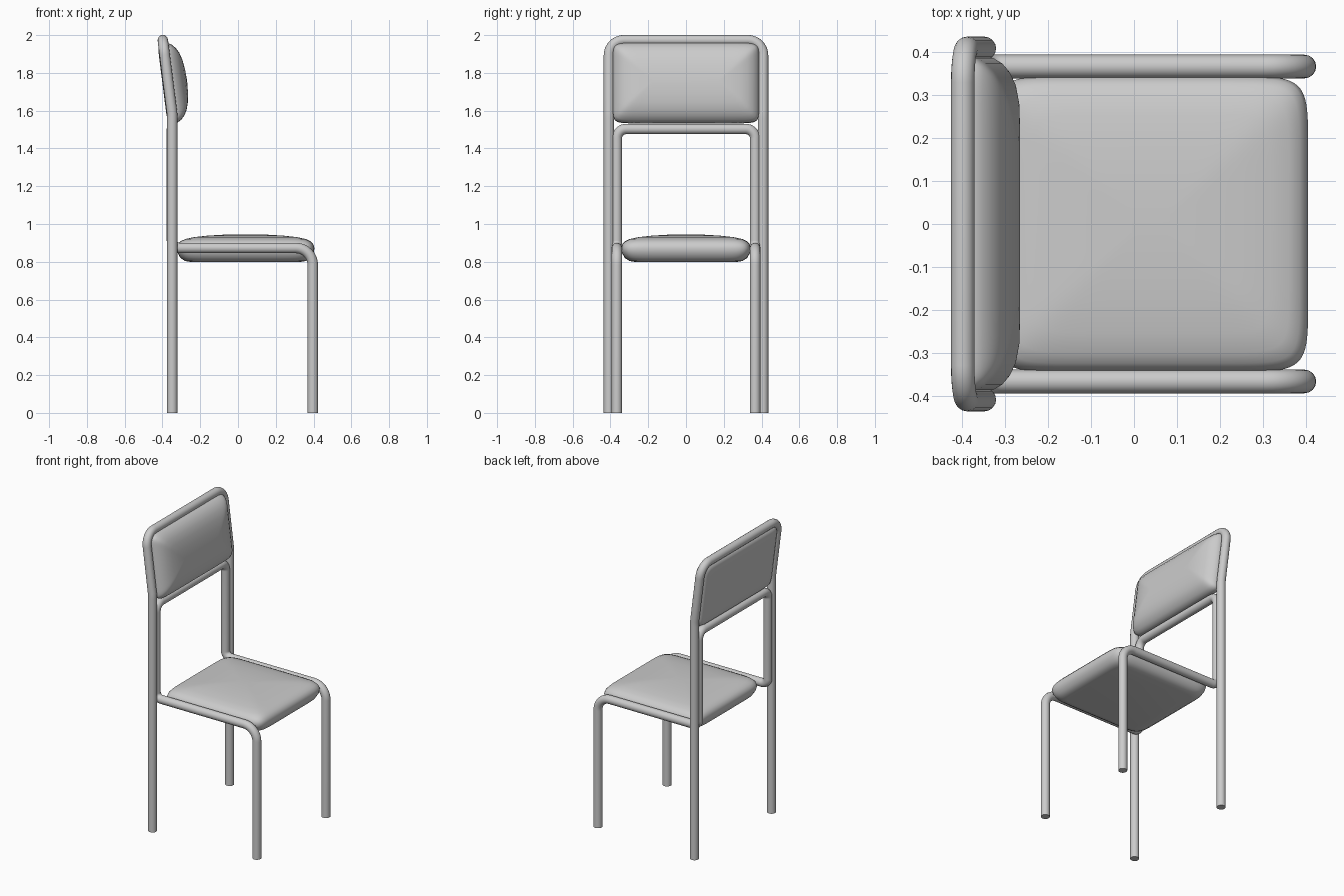
import bpy, bmesh, math
from mathutils import Vector, Matrix

cube = bpy.data.objects.get("Cube")
if cube:
    bpy.data.objects.remove(cube, do_unlink=True)

grey = bpy.data.materials.new("light grey")
grey.use_nodes = True
grey.diffuse_color = (0.6, 0.6, 0.6, 1)
grey.node_tree.nodes["Principled BSDF"].inputs["Base Color"].default_value = grey.diffuse_color

TUBE = 0.0275


def finish(obj, angle):
    bpy.ops.object.select_all(action="DESELECT")
    obj.select_set(True)
    bpy.context.view_layer.objects.active = obj
    if obj.type == "CURVE":
        bpy.ops.object.convert(target="MESH")
    bpy.ops.object.shade_smooth_by_angle(angle=math.radians(angle))


def rounded(corners, steps=10):
    """Turn (point, radius) corners into a path with arc bends."""
    pts = [Vector(p) for p, r in corners]
    path = [pts[0]]
    for i in range(1, len(pts) - 1):
        p, r = pts[i], corners[i][1]
        a, b = (pts[i - 1] - p).normalized(), (pts[i + 1] - p).normalized()
        half = a.angle(b) / 2
        centre = p + (a + b).normalized() * (r / math.sin(half))
        start, end = p + a * (r / math.tan(half)), p + b * (r / math.tan(half))
        u = start - centre
        w = (end - centre) - u * ((end - centre).dot(u) / u.dot(u))
        w = w.normalized() * r
        sweep = math.pi - 2 * half
        for k in range(steps + 1):
            t = sweep * k / steps
            path.append(centre + u * math.cos(t) + w * math.sin(t))
    return path + [pts[-1]]


def tube(name, half_corners):
    """Bent tube, mirrored across y to make the full loop."""
    mirrored = [((x, -y, z), r) for (x, y, z), r in reversed(half_corners)]
    path = rounded(half_corners + mirrored)
    curve = bpy.data.curves.new(name, "CURVE")
    curve.dimensions = "3D"
    curve.bevel_depth = TUBE
    curve.bevel_resolution = 6
    curve.use_fill_caps = True
    spline = curve.splines.new("POLY")
    spline.points.add(len(path) - 1)
    for point, co in zip(spline.points, path):
        point.co = (*co, 1)
    curve.materials.append(grey)
    obj = bpy.data.objects.new(name, curve)
    bpy.context.collection.objects.link(obj)
    finish(obj, 40)


def cushion(name, a, b, power, profile, matrix):
    """Padded pad from stacked rounded rectangles: (inset, height) rings."""
    bm = bmesh.new()
    rings, count = [], 96
    for inset, height in profile:
        ring = []
        for k in range(count):
            t = 2 * math.pi * (k + 0.5) / count
            c, s = math.cos(t), math.sin(t)
            x = math.copysign(abs(c) ** (2 / power), c) * (a - inset)
            y = math.copysign(abs(s) ** (2 / power), s) * (b - inset)
            ring.append(bm.verts.new((x, y, height)))
        rings.append(ring)
    for low, high in zip(rings, rings[1:]):
        for k in range(count):
            n = (k + 1) % count
            bm.faces.new((low[k], low[n], high[n], high[k]))
    bm.faces.new(list(reversed(rings[0])))
    bm.faces.new(rings[-1])
    bm.transform(matrix)
    bmesh.ops.recalc_face_normals(bm, faces=bm.faces)
    mesh = bpy.data.meshes.new(name)
    bm.to_mesh(mesh)
    bm.free()
    mesh.materials.append(grey)
    obj = bpy.data.objects.new(name, mesh)
    bpy.context.collection.objects.link(obj)
    finish(obj, 50)


# Outer loop: rear legs and raked backrest hoop
tube("rear_leg_frame", [
    ((-0.348, 0.408, 0), 0),
    ((-0.348, 0.408, 1.58), 0.3),
    ((-0.398, 0.408, 1.973), 0.08),
])

# Inner loop: front legs, seat rails, uprights and crossbar
tube("front_leg_frame", [
    ((0.396, 0.366, 0), 0),
    ((0.396, 0.366, 0.873), 0.09),
    ((-0.35, 0.366, 0.873), 0.04),
    ((-0.35, 0.366, 1.503), 0.05),
])

# Seat pad, domed on top and flat underneath
seat_profile = [(0.07, -0.072), (0.045, -0.068), (0.02, -0.052), (0.005, -0.025),
                (0, 0), (0.006, 0.02), (0.02, 0.036), (0.045, 0.048),
                (0.09, 0.058), (0.16, 0.066), (0.24, 0.071), (0.32, 0.073)]
cushion("seat_cushion", 0.365, 0.344, 10, seat_profile, Matrix.Translation((0.04, 0, 0.872)))

# Backrest pad, tilted with the hoop and bulging forward
back_profile = [(0.06, -0.031), (0.03, -0.029), (0.01, -0.022), (0, -0.008), (0, 0.022),
                (0.012, 0.043), (0.032, 0.062), (0.06, 0.078), (0.1, 0.09),
                (0.15, 0.097), (0.2, 0.1)]
up = Vector((-0.05, 0, 0.393)).normalized()
side = Vector((0, 1, 0))
forward = side.cross(up)
axes = Matrix((up, side, forward)).transposed().to_4x4()
cushion("back_cushion", 0.213, 0.386, 14, back_profile,
        Matrix.Translation((-0.369, 0, 1.745)) @ axes)
